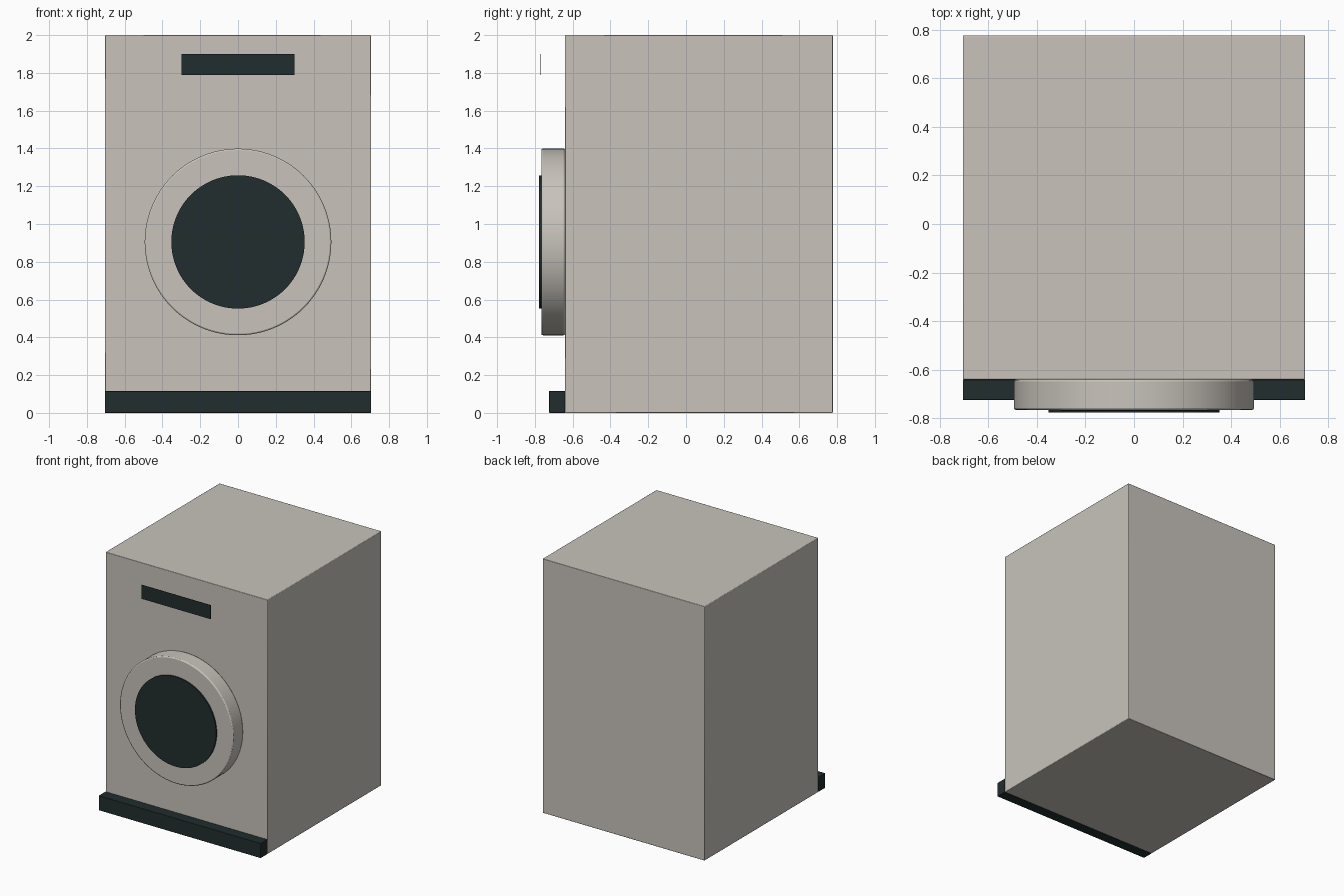
import bpy
import math

old = bpy.data.objects.get("Cube")
if old:
    bpy.data.objects.remove(old, do_unlink=True)


def make_material(name, rgb):
    mat = bpy.data.materials.new(name)
    mat.use_nodes = True
    color = (*rgb, 1)
    mat.diffuse_color = color
    bsdf = next(n for n in mat.node_tree.nodes if n.type == "BSDF_PRINCIPLED")
    bsdf.inputs["Base Color"].default_value = color
    return mat


def finish(name, mat, bevel=0):
    obj = bpy.context.object
    obj.name = obj.data.name = name
    obj.data.materials.append(mat)
    bpy.ops.object.transform_apply(location=False, rotation=True, scale=True)
    if bevel:
        mod = obj.modifiers.new("Soft edges", "BEVEL")
        mod.width = bevel
        mod.segments = 2
        mod.limit_method = "ANGLE"
    bpy.ops.object.shade_smooth_by_angle(angle=math.radians(40))
    return obj


def box(name, mat, x_half, y_range, z_range, bevel=0):
    (y0, y1), (z0, z1) = y_range, z_range
    bpy.ops.mesh.primitive_cube_add(size=1, location=(0, (y0 + y1) / 2, (z0 + z1) / 2))
    bpy.context.object.scale = (2 * x_half, y1 - y0, z1 - z0)
    return finish(name, mat, bevel)


def disc(name, mat, radius, y_range, z, bevel=0):
    y0, y1 = y_range
    bpy.ops.mesh.primitive_cylinder_add(vertices=96, radius=radius, depth=y1 - y0,
                                        location=(0, (y0 + y1) / 2, z),
                                        rotation=(math.pi / 2, 0, 0))
    return finish(name, mat, bevel)


enamel = make_material("warm grey enamel", (0.58, 0.55, 0.50))
dark = make_material("dark teal glass", (0.015, 0.026, 0.027))

front = -0.64
door_z = 0.905

# Cabinet and the kick plate across its foot
box("cabinet", enamel, 0.705, (front, 0.777), (0, 2), bevel=0.004)
box("kick_plate", dark, 0.705, (-0.725, front), (0, 0.116), bevel=0.003)

# Round door with its glass
disc("door_ring", enamel, 0.494, (-0.766, front), door_z, bevel=0.008)
disc("door_glass", dark, 0.353, (-0.777, -0.764), door_z)

# Thin display panel standing clear of the cabinet
box("display_panel", dark, 0.30, (-0.770, -0.767), (1.79, 1.90))
